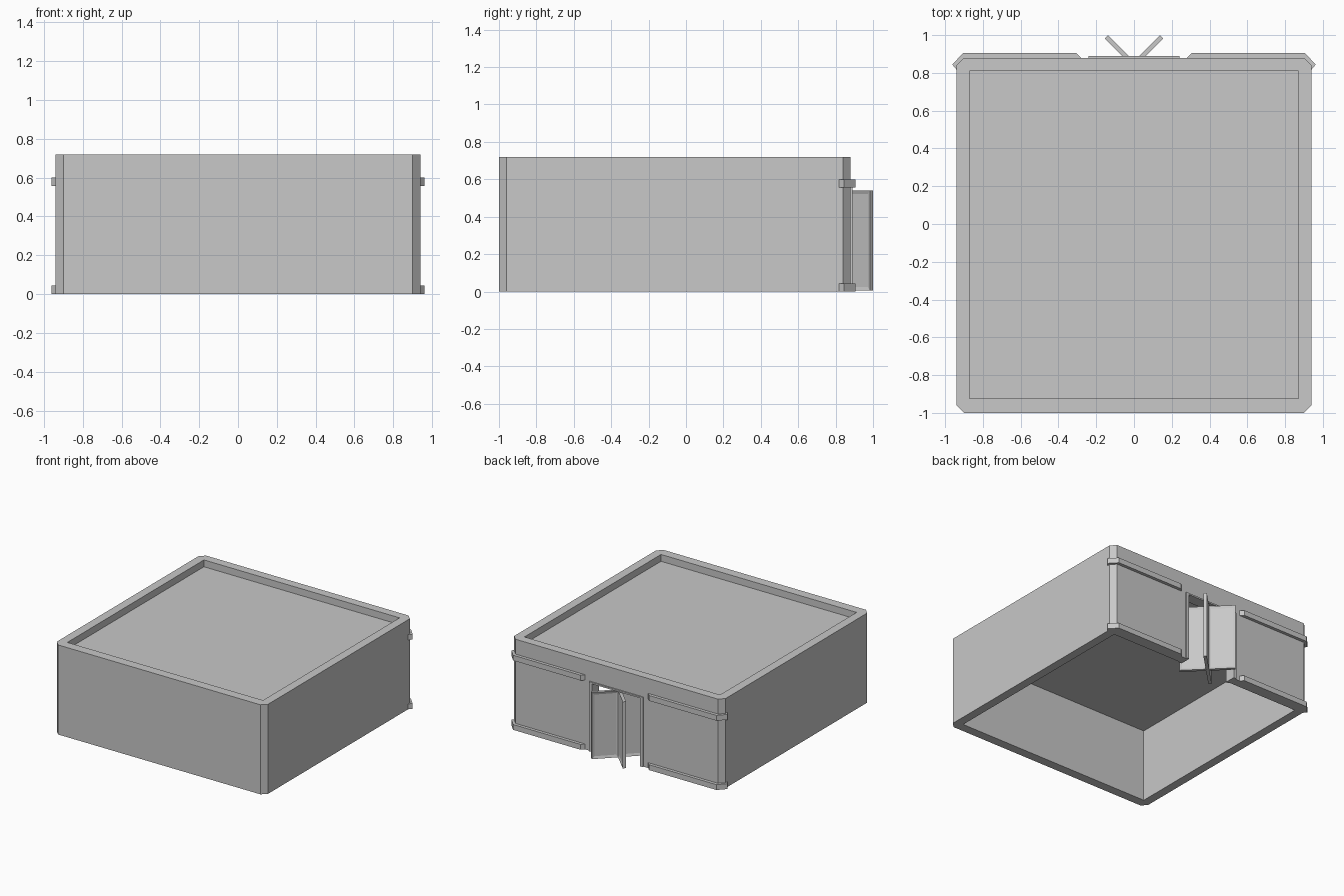
import bpy
import bmesh
from math import radians
from mathutils import Matrix

cube = bpy.data.objects.get("Cube")
if cube:
    bpy.data.objects.remove(cube, do_unlink=True)

grey = bpy.data.materials.new("plain_grey")
grey.use_nodes = True
COLOUR = (0.58, 0.58, 0.58, 1)
grey.diffuse_color = COLOUR
grey.node_tree.nodes["Principled BSDF"].inputs["Base Color"].default_value = COLOUR

# Main dimensions
HALF_X, FRONT, BACK, HEIGHT = 0.94, -1.0, 0.88, 0.72
CHAMFER, WALL = 0.04, 0.07
ROOF_TOP, ROOF_UNDER = 0.665, 0.59
DOOR_HALF, DOOR_TOP = 0.24, 0.56
DOOR_Y = BACK - WALL / 2


def add_object(name, bm):
    bmesh.ops.recalc_face_normals(bm, faces=bm.faces)
    mesh = bpy.data.meshes.new(name)
    bm.to_mesh(mesh)
    bm.free()
    mesh.materials.append(grey)
    obj = bpy.data.objects.new(name, mesh)
    bpy.context.collection.objects.link(obj)
    return obj


def prism(name, points, start, end, upright=False):
    """Extrude a plan outline along z, or an (x, z) outline along y."""
    bm = bmesh.new()
    place = (lambda a, b: (a, start, b)) if upright else (lambda a, b: (a, b, start))
    face = bm.faces.new([bm.verts.new(place(a, b)) for a, b in points])
    new = bmesh.ops.extrude_face_region(bm, geom=[face])["geom"]
    move = (0, end - start, 0) if upright else (0, 0, end - start)
    bmesh.ops.translate(bm, vec=move, verts=[v for v in new if isinstance(v, bmesh.types.BMVert)])
    return add_object(name, bm)


def rectangle(x0, x1, y0, y1):
    return [(x0, y0), (x1, y0), (x1, y1), (x0, y1)]


def carve(obj, cutters):
    """Cut the helpers out of the object, keep the result and drop the helpers."""
    for cutter in cutters:
        cutter.hide_render = True
        mod = obj.modifiers.new("cut", "BOOLEAN")
        mod.operation, mod.solver, mod.object = "DIFFERENCE", "EXACT", cutter
    depsgraph = bpy.context.evaluated_depsgraph_get()
    mesh = bpy.data.meshes.new_from_object(obj.evaluated_get(depsgraph))
    obj.modifiers.clear()
    obj.data = mesh
    for cutter in cutters:
        bpy.data.objects.remove(cutter, do_unlink=True)


# Building shell: chamfered block, sunken roof, open underside, doorway
X, C = HALF_X, CHAMFER
outline = [(-X + C, FRONT), (X - C, FRONT), (X, FRONT + C), (X, BACK - C),
           (X - C, BACK), (-X + C, BACK), (-X, BACK - C), (-X, FRONT + C)]
shell = prism("building_shell", outline, 0, HEIGHT)
inside = rectangle(-X + WALL, X - WALL, FRONT + WALL + 0.005, BACK - WALL)
carve(shell, [
    prism("roof_cutter", inside, ROOF_TOP, HEIGHT + 0.1),
    prism("room_cutter", inside, -0.1, ROOF_UNDER),
    prism("doorway_cutter", rectangle(-DOOR_HALF, DOOR_HALF, -0.1, DOOR_TOP),
          BACK - WALL - 0.05, BACK + 0.05, upright=True),
])

# Door frame lining the doorway, slightly proud of the wall on both sides
D, T, F = DOOR_HALF, DOOR_TOP, 0.025
prism("door_frame",
      [(-D, 0), (-D, T), (D, T), (D, 0), (D - F, 0), (D - F, T - F / 2),
       (-D + F, T - F / 2), (-D + F, 0)],
      BACK - WALL - 0.01, BACK + 0.01, upright=True)

# Revolving door: four framed leaves crossing in the middle of the wall
for i in range(4):
    bm = bmesh.new()
    bmesh.ops.create_cube(bm, size=1, matrix=Matrix.Translation((0.107, 0, 0.2725))
                          @ Matrix.Diagonal((0.2, 0.025, 0.535, 1)))
    bm.normal_update()
    sides = [f for f in bm.faces if abs(f.normal.y) > 0.9]
    bmesh.ops.inset_individual(bm, faces=sides, thickness=0.028, depth=-0.006)
    turn = Matrix.Rotation(radians(45 + 90 * i), 4, "Z")
    bm.transform(Matrix.Translation((0, DOOR_Y, 0)) @ turn)
    add_object(f"revolving_door_leaf_{i + 1}", bm)

# Trim bands along the back wall, wrapped round the chamfered corners
for side, sign in (("left", 1), ("right", -1)):
    band = [(0.28, BACK), (0.305, BACK + 0.025), (0.905, BACK + 0.025), (0.962, BACK - 0.036),
            (X, BACK - 0.062), (X, BACK - C), (X - C, BACK)]
    for level, bottom in (("lower", 0), ("upper", 0.557)):
        prism(f"{level}_{side}_trim_band", [(sign * x, y) for x, y in band],
              bottom, bottom + 0.043)
